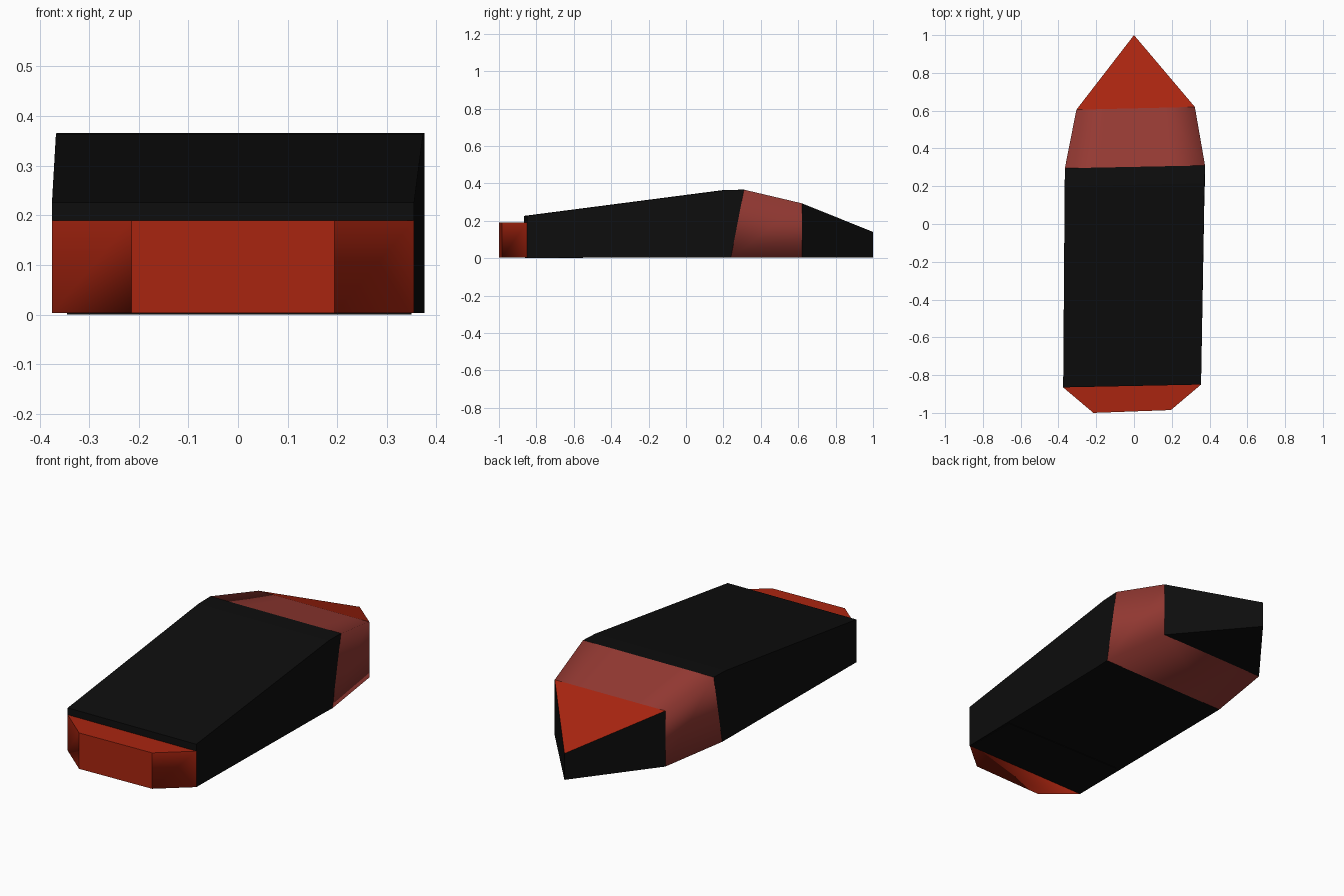
import bpy, bmesh

if "Cube" in bpy.data.objects:
    bpy.data.objects.remove(bpy.data.objects["Cube"])

BASE = 0.003


def material(name, rgb):
    mat = bpy.data.materials.new(name)
    mat.use_nodes = True
    mat.diffuse_color = (*rgb, 1)
    mat.node_tree.nodes["Principled BSDF"].inputs["Base Color"].default_value = (*rgb, 1)
    return mat


black = material("black", (0.004, 0.004, 0.004))
red = material("bright red", (0.40, 0.018, 0.005))
dusty = material("dusty red", (0.31, 0.043, 0.034))


def finish(name, bm, mats):
    bmesh.ops.recalc_face_normals(bm, faces=bm.faces)
    bm.normal_update()
    mesh = bpy.data.meshes.new(name)
    bm.to_mesh(mesh)
    bm.free()
    for mat in mats:
        mesh.materials.append(mat)
    obj = bpy.data.objects.new(name, mesh)
    bpy.context.collection.objects.link(obj)
    return obj


def section(left, right, top, lean=0.0):
    """Box-like cross-section between two (x, y) corners; lean pulls the bottom forward."""
    (xl, yl), (xr, yr) = left, right

    def point(t, z, dy=0.0):
        return (xl + (xr - xl) * t, yl + (yr - yl) * t + dy, z)

    lower = [point(t, BASE, -lean) for t in (0, 1)]
    upper = [point(t, top) for t in (1, 0.75, 0.25, 0)]
    return lower + upper


def loft(name, sections, mat, closed):
    bm = bmesh.new()
    rings = [[bm.verts.new(p) for p in s] for s in sections]
    for a, b in zip(rings, rings[1:]):
        for i in range(len(a)):
            j = (i + 1) % len(a)
            bm.faces.new((a[i], a[j], b[j], b[i]))
    if closed:
        bm.faces.new(rings[0])
        bm.faces.new(rings[-1])
    return finish(name, bm, [mat])


# Shared seams of the hull
front = section((-0.375, -0.865), (0.355, -0.85), 0.226)
crest = section((-0.367, 0.2), (0.373, 0.215), 0.364, 0.06)
rear = section((-0.366, 0.295), (0.376, 0.31), 0.366, 0.07)
shoulder = section((-0.305, 0.605), (0.322, 0.62), 0.293)

# Long wedge-shaped body
loft("main_body", [front, crest, rear], black, True)

# Softly shaded band behind the body
band = loft("rear_band", [rear, shoulder], dusty, False)
for face in band.data.polygons:
    face.use_smooth = True

# Pointed tail: red slope on top, black sides and underside
bm = bmesh.new()
for p in [shoulder[i] for i in (0, 1, 2, 5)] + [(0, 1, BASE), (0, 1, 0.14)]:
    bm.verts.new(p)
bmesh.ops.convex_hull(bm, input=bm.verts)
bm.normal_update()
for face in bm.faces:
    face.material_index = 1 if face.normal.z > 0.5 else 0
finish("tail_point", bm, [black, red])

# Chamfered end cap at the front
outline = [(-0.375, -0.865), (-0.215, -1.0), (0.195, -0.985), (0.355, -0.85)]
bm = bmesh.new()
floor = bm.faces.new([bm.verts.new((x, y, BASE)) for x, y in outline])
lid = bmesh.ops.extrude_face_region(bm, geom=[floor], use_keep_orig=True)["geom"]
for v in lid:
    if isinstance(v, bmesh.types.BMVert):
        v.co.z = 0.19
cap = finish("front_cap", bm, [red])
for face in cap.data.polygons:
    chamfer = abs(face.normal.x) > 0.3
    face.use_smooth = chamfer or face.normal.z < -0.5

# Thin skid plate under the front of the body
plate = [(-0.345, -0.86), (0.35, -0.845), (0.35, -0.55), (-0.345, -0.55)]
loft("skid_plate", [[(x, y, z) for x, y in plate] for z in (0, BASE)], black, True)
